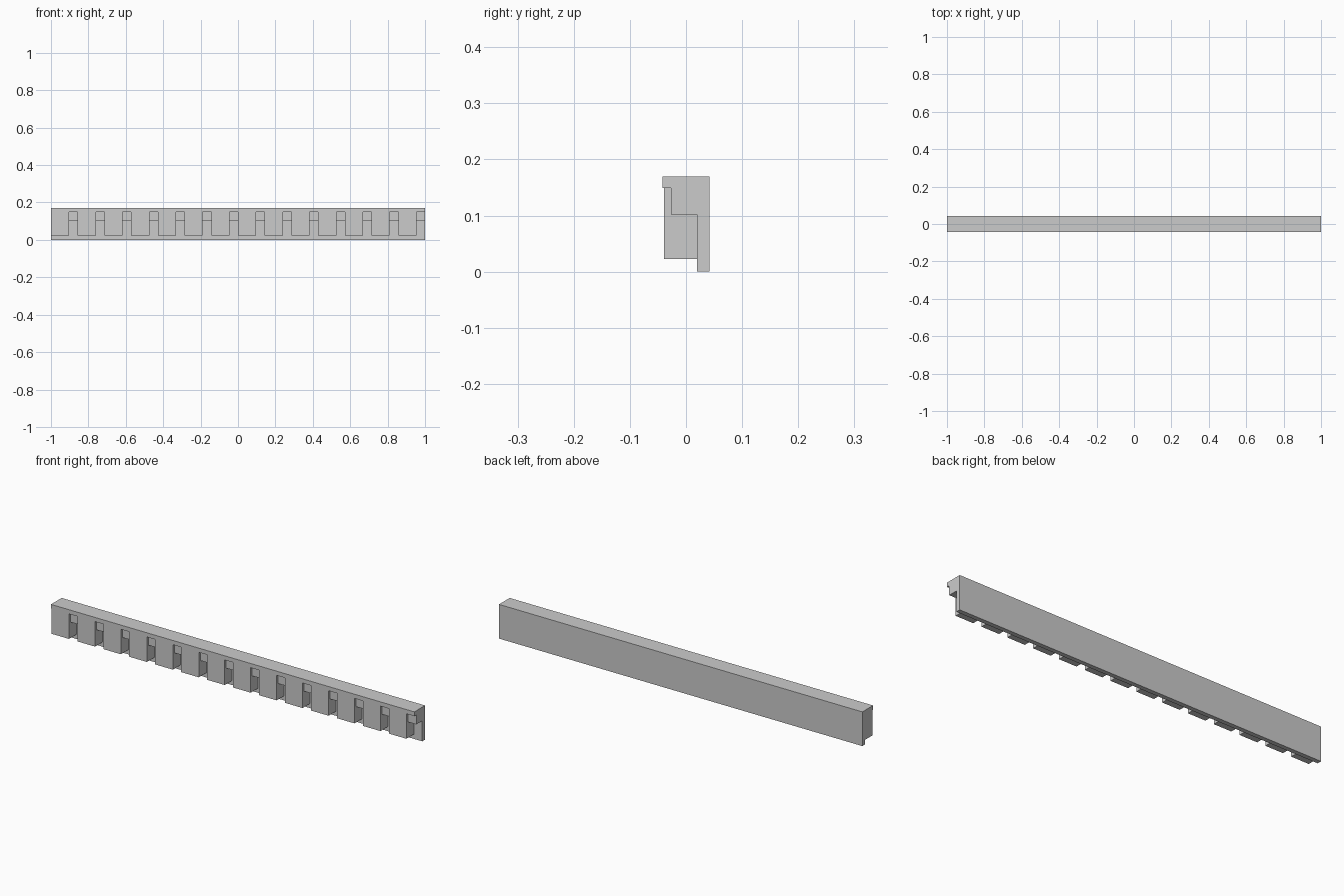
import bpy, bmesh

if "Cube" in bpy.data.objects:
    bpy.data.objects.remove(bpy.data.objects["Cube"])

LENGTH = 2.0
COUNT = 14
PITCH = LENGTH / COUNT
TOOTH_W = 0.097


def extrude_profile(name, profile, x0, x1):
    """Extrude a closed (y, z) profile along x."""
    bm = bmesh.new()
    face = bm.faces.new([bm.verts.new((x0, y, z)) for y, z in profile])
    ext = bmesh.ops.extrude_face_region(bm, geom=[face])
    verts = [v for v in ext["geom"] if isinstance(v, bmesh.types.BMVert)]
    bmesh.ops.translate(bm, verts=verts, vec=(x1 - x0, 0, 0))
    bmesh.ops.recalc_face_normals(bm, faces=bm.faces)
    mesh = bpy.data.meshes.new(name)
    bm.to_mesh(mesh)
    bm.free()
    obj = bpy.data.objects.new(name, mesh)
    bpy.context.collection.objects.link(obj)
    return obj


# stepped backing: top lip, recessed step, thin back board
moulding = extrude_profile("dentil_moulding", [
    (0.042, 0), (0.042, 0.17), (-0.042, 0.17), (-0.042, 0.149),
    (-0.027, 0.149), (-0.027, 0.102), (0.02, 0.102), (0.02, 0)], -1, 1)

# row of teeth, sunk slightly into the backing
teeth = extrude_profile("teeth_helper", [
    (-0.039, 0.023), (0.03, 0.023), (0.03, 0.16), (-0.039, 0.16)],
    -1, -1 + TOOTH_W)
array = teeth.modifiers.new("row", 'ARRAY')
array.count = COUNT
array.use_relative_offset = False
array.use_constant_offset = True
array.constant_offset_displace = (PITCH, 0, 0)
teeth.hide_render = True

# fuse the teeth to the backing
union = moulding.modifiers.new("teeth", 'BOOLEAN')
union.operation = 'UNION'
union.solver = 'EXACT'
union.object = teeth

bpy.context.view_layer.objects.active = moulding
moulding.select_set(True)
bpy.ops.object.modifier_apply(modifier=union.name)
bpy.data.objects.remove(teeth)
